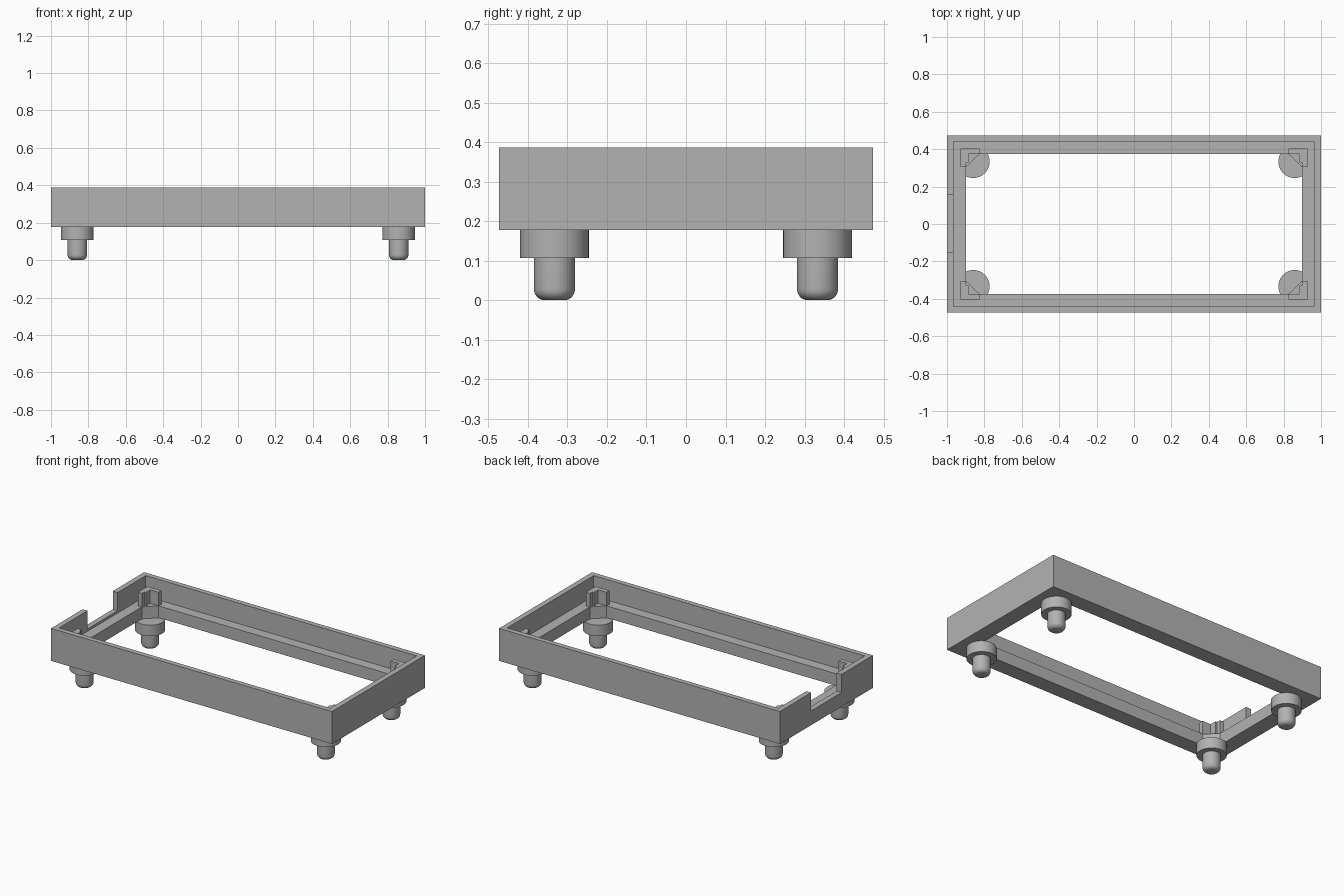
import bpy, bmesh, math

cube = bpy.data.objects.get("Cube")
if cube:
    bpy.data.objects.remove(cube, do_unlink=True)

GREY = (0.45, 0.45, 0.45, 1)
mat = bpy.data.materials.new("plain grey")
mat.use_nodes = True
mat.diffuse_color = GREY
mat.node_tree.nodes["Principled BSDF"].inputs["Base Color"].default_value = GREY

# Main levels
TOP, LEDGE, BASE, POST_TOP = 0.387, 0.255, 0.178, 0.342


def finish(bm, name):
    bmesh.ops.recalc_face_normals(bm, faces=bm.faces)
    mesh = bpy.data.meshes.new(name)
    bm.to_mesh(mesh)
    bm.free()
    mesh.materials.append(mat)
    obj = bpy.data.objects.new(name, mesh)
    bpy.context.collection.objects.link(obj)
    return obj


def select_only(obj):
    bpy.ops.object.select_all(action='DESELECT')
    obj.select_set(True)
    bpy.context.view_layer.objects.active = obj


def prism(name, outline, z0, z1):
    bm = bmesh.new()
    face = bm.faces.new([bm.verts.new((x, y, z0)) for x, y in outline])
    ext = bmesh.ops.extrude_face_region(bm, geom=[face])
    verts = [g for g in ext["geom"] if isinstance(g, bmesh.types.BMVert)]
    bmesh.ops.translate(bm, verts=verts, vec=(0, 0, z1 - z0))
    return finish(bm, name)


def stepped_ring(name, steps):
    """Closed rectangular ring from (half width, half depth, height) steps."""
    bm = bmesh.new()
    signs = ((-1, -1), (1, -1), (1, 1), (-1, 1))
    loops = [[bm.verts.new((sx * hx, sy * hy, z)) for sx, sy in signs]
             for hx, hy, z in steps]
    for a, b in zip(loops, loops[1:] + loops[:1]):
        for i in range(4):
            j = (i + 1) % 4
            bm.faces.new((a[i], a[j], b[j], b[i]))
    return finish(bm, name)


def lathe(name, profile, x, y):
    bm = bmesh.new()
    verts = [bm.verts.new((r, 0, z)) for r, z in profile]
    edges = [bm.edges.new(pair) for pair in zip(verts, verts[1:])]
    bmesh.ops.spin(bm, geom=verts + edges, cent=(0, 0, 0), axis=(0, 0, 1),
                   angle=math.tau, steps=48)
    bmesh.ops.remove_doubles(bm, verts=bm.verts, dist=1e-5)
    obj = finish(bm, name)
    obj.location = (x, y, 0)
    select_only(obj)
    bpy.ops.object.shade_smooth_by_angle(angle=math.radians(35))
    return obj


# Rectangular frame: thin upper wall over a wider inner ledge
frame = stepped_ring("frame", [
    (1, 0.473, BASE), (1, 0.473, TOP), (0.965, 0.44, TOP),
    (0.965, 0.44, LEDGE), (0.898, 0.373, LEDGE), (0.898, 0.373, BASE)])

# Opening in the right wall
cutter = prism("notch_cutter", [(-1.1, -0.152), (-0.95, -0.152),
                                (-0.95, 0.155), (-1.1, 0.155)], 0.27, 0.5)
cutter.hide_render = True
cut = frame.modifiers.new("notch", 'BOOLEAN')
cut.object = cutter
cut.operation = 'DIFFERENCE'
cut.solver = 'EXACT'
select_only(frame)
bpy.ops.object.modifier_apply(modifier=cut.name)
bpy.data.objects.remove(cutter, do_unlink=True)

# Foot profile: rounded peg below a wide collar
FILLET, PEG, COLLAR = 0.028, 0.052, 0.087
foot_profile = [(0, 0)]
for i in range(7):
    a = i / 6 * math.pi / 2
    foot_profile.append((PEG - FILLET + FILLET * math.sin(a),
                         FILLET - FILLET * math.cos(a)))
foot_profile += [(PEG, 0.107), (COLLAR, 0.107), (COLLAR, BASE), (0, BASE)]

# Corner parts, shared by all four corners
gusset = [(0.898, 0.373), (0.827, 0.373), (0.898, 0.305)]
post = [(0.927, 0.403), (0.826, 0.403), (0.826, 0.373), (0.886, 0.373),
        (0.886, 0.33), (0.898, 0.33), (0.898, 0.305), (0.927, 0.305)]

for sx, side in ((1, "left"), (-1, "right")):
    for sy, end in ((-1, "front"), (1, "back")):
        tag = f"{end}_{side}"
        lathe(f"foot_{tag}", foot_profile, sx * 0.859, sy * 0.333)
        prism(f"corner_gusset_{tag}", [(sx * x, sy * y) for x, y in gusset], BASE, LEDGE)
        prism(f"corner_post_{tag}", [(sx * x, sy * y) for x, y in post], LEDGE, POST_TOP)
